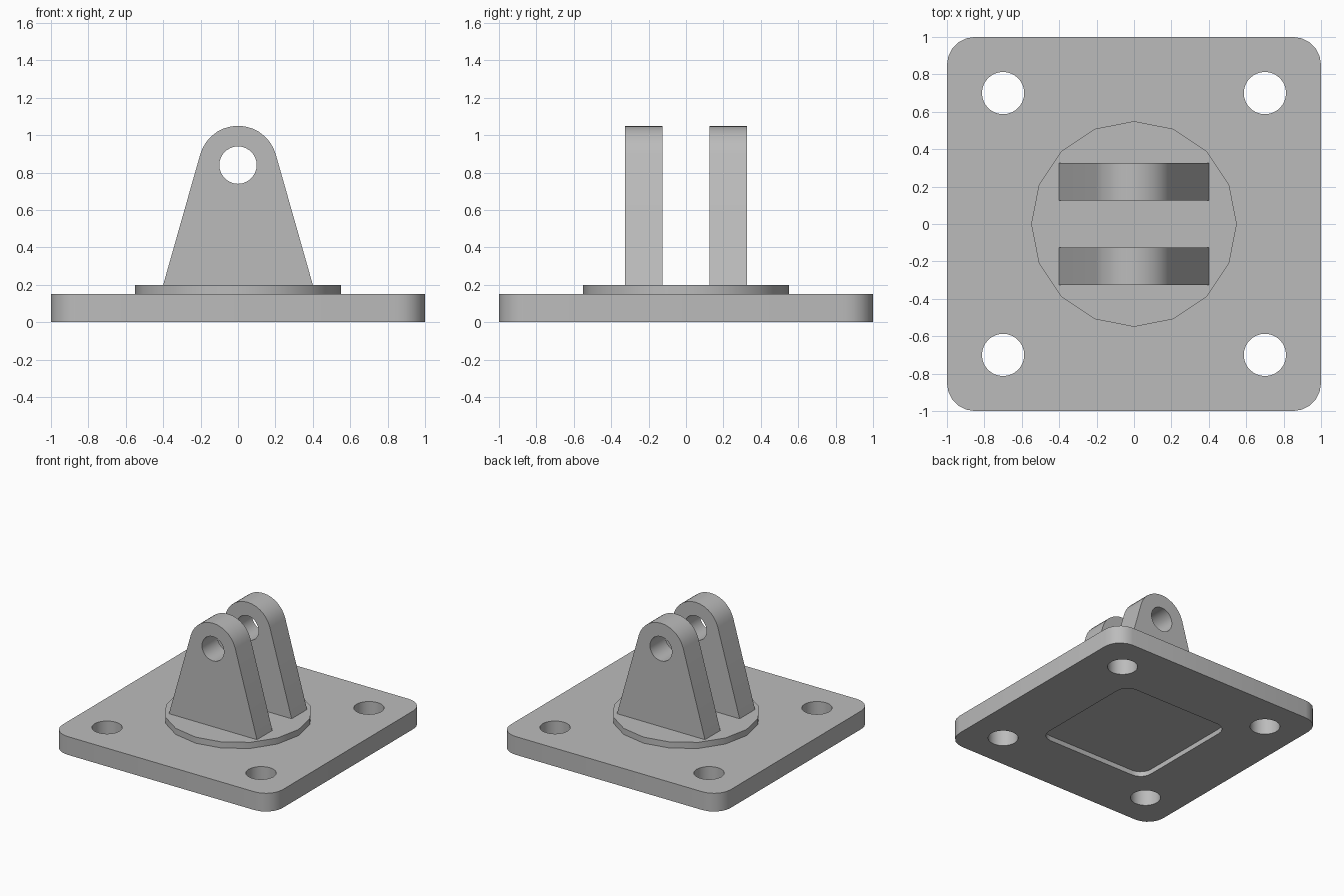
import bpy
import bmesh
from math import sin, cos, pi, atan2, acos, hypot
from mathutils import Vector

cube = bpy.data.objects.get("Cube")
if cube:
    bpy.data.objects.remove(cube, do_unlink=True)

grey = bpy.data.materials.new("plain grey")
grey.use_nodes = True
grey.diffuse_color = (0.5, 0.5, 0.5, 1)
grey.node_tree.nodes["Principled BSDF"].inputs["Base Color"].default_value = (0.5, 0.5, 0.5, 1)


def arc(cx, cy, r, start, end, steps):
    angles = [start + (end - start) * i / steps for i in range(steps + 1)]
    return [(cx + r * cos(a), cy + r * sin(a)) for a in angles]


def circle(cx, cy, r, sides):
    return arc(cx, cy, r, 0, 2 * pi, sides)[:-1]


def rounded_square(half, r, steps):
    c = half - r
    corners = [(c, c), (-c, c), (-c, -c), (c, -c)]
    return [p for i, (x, y) in enumerate(corners)
            for p in arc(x, y, r, i * pi / 2, (i + 1) * pi / 2, steps)]


def prism(name, outline, low, high, upright=False):
    """Extrude an outline along z, or along y when upright."""
    bm = bmesh.new()
    verts = [bm.verts.new((u, low, v) if upright else (u, v, low)) for u, v in outline]
    face = bm.faces.new(verts)
    new = bmesh.ops.extrude_face_region(bm, geom=[face])["geom"]
    shift = Vector((0, high - low, 0)) if upright else Vector((0, 0, high - low))
    bmesh.ops.translate(bm, vec=shift, verts=[g for g in new if isinstance(g, bmesh.types.BMVert)])
    bmesh.ops.recalc_face_normals(bm, faces=bm.faces)
    mesh = bpy.data.meshes.new(name)
    bm.to_mesh(mesh)
    bm.free()
    mesh.materials.append(grey)
    obj = bpy.data.objects.new(name, mesh)
    bpy.context.collection.objects.link(obj)
    return obj


def select(obj):
    bpy.ops.object.select_all(action='DESELECT')
    obj.select_set(True)
    bpy.context.view_layer.objects.active = obj


def cut(obj, cutter):
    cutter.hide_render = True
    mod = obj.modifiers.new("cut", 'BOOLEAN')
    mod.operation = 'DIFFERENCE'
    mod.solver = 'EXACT'
    mod.object = cutter
    select(obj)
    bpy.ops.object.modifier_apply(modifier=mod.name)
    bpy.data.objects.remove(cutter, do_unlink=True)


def smooth(obj):
    select(obj)
    bpy.ops.object.shade_smooth_by_angle(angle=pi / 6)


# Base plate with four bolt holes and a shallow recess underneath
plate = prism("base_plate", rounded_square(1, 0.15, 5), 0, 0.15)
for x in (-0.7, 0.7):
    for y in (-0.7, 0.7):
        cut(plate, prism("bolt_hole", circle(x, y, 0.113, 32), -0.1, 0.3))
cut(plate, prism("recess", rounded_square(0.5, 0.1, 5), -0.1, 0.04))
smooth(plate)

# Round boss
smooth(prism("round_boss", circle(0, 0, 0.55, 16), 0.15, 0.2))

# Pair of lugs, straight sides tangent to a rounded top
pin_z, top_r, foot, foot_z = 0.84, 0.21, 0.4, 0.2
drop = foot_z - pin_z
tangent = atan2(drop, foot) + acos(top_r / hypot(foot, drop))
profile = [(-foot, foot_z), (foot, foot_z)] + arc(0, pin_z, top_r, tangent, pi - tangent, 14)
for name, y in (("front_lug", -0.225), ("back_lug", 0.225)):
    lug = prism(name, profile, y - 0.1, y + 0.1, upright=True)
    cut(lug, prism("pin_hole", circle(0, pin_z, 0.1, 28), y - 0.2, y + 0.2, upright=True))
    smooth(lug)
